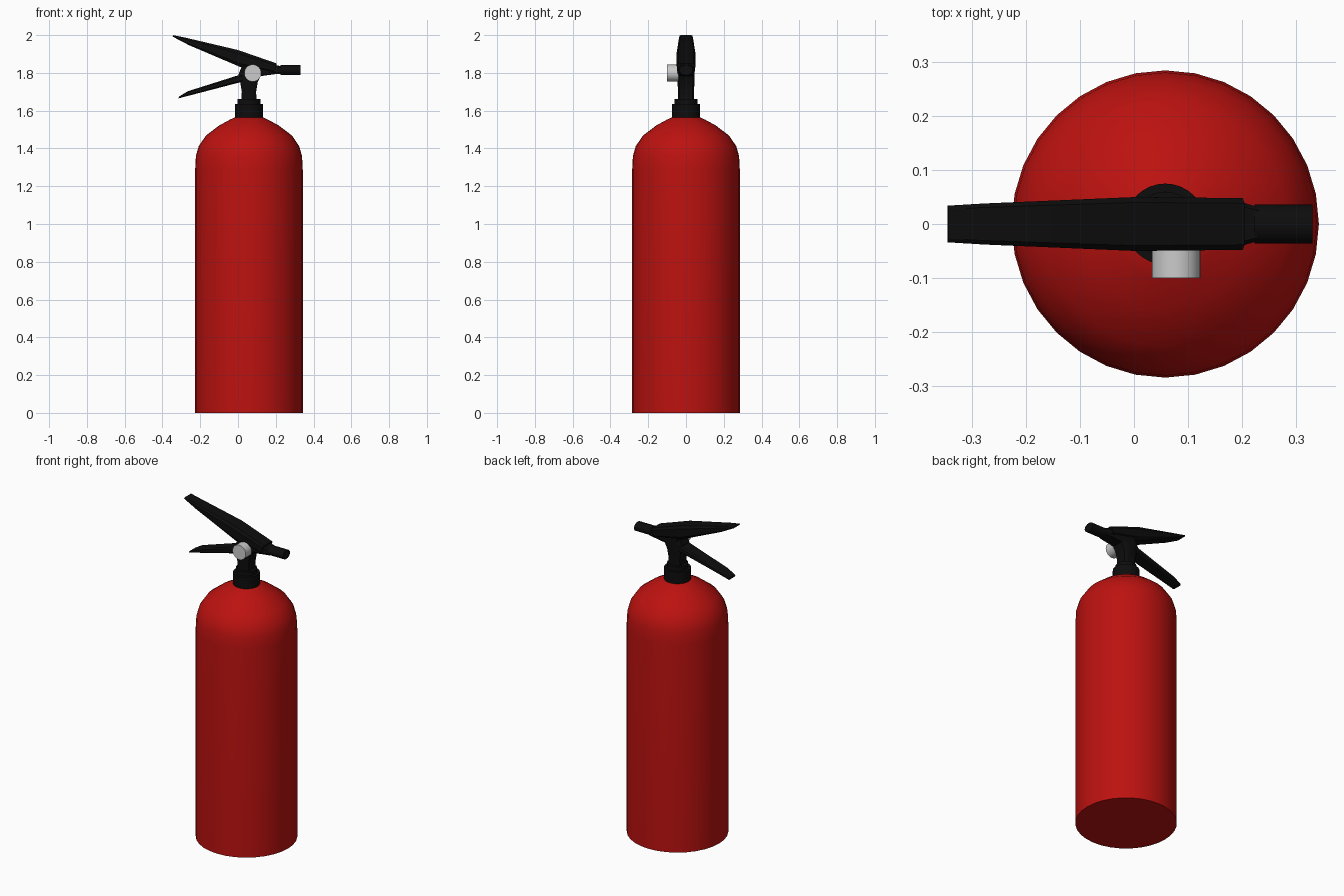
import bpy, bmesh, math
from mathutils import Matrix, Vector

if "Cube" in bpy.data.objects:
    bpy.data.objects.remove(bpy.data.objects["Cube"])

CX = 0.058  # tank axis


def material(name, rgb):
    m = bpy.data.materials.new(name)
    m.diffuse_color = (*rgb, 1)
    m.use_nodes = True
    m.node_tree.nodes["Principled BSDF"].inputs["Base Color"].default_value = m.diffuse_color
    return m


RED = material("red_paint", (0.50, 0.006, 0.005))
BLACK = material("black_plastic", (0.004, 0.004, 0.004))


def finish(name, bm, mat=None, angle=35):
    bmesh.ops.recalc_face_normals(bm, faces=bm.faces)
    me = bpy.data.meshes.new(name)
    bm.to_mesh(me)
    bm.free()
    ob = bpy.data.objects.new(name, me)
    bpy.context.collection.objects.link(ob)
    if mat:
        me.materials.append(mat)
    bpy.ops.object.select_all(action='DESELECT')
    ob.select_set(True)
    bpy.context.view_layer.objects.active = ob
    bpy.ops.object.shade_smooth_by_angle(angle=math.radians(angle))
    return ob


def loft(bm, rings):
    """Bridge equal-length rings of points and cap both ends."""
    loops = [[bm.verts.new(p) for p in ring] for ring in rings]
    n = len(loops[0])
    for a, b in zip(loops, loops[1:]):
        for i in range(n):
            j = (i + 1) % n
            bm.faces.new((a[i], a[j], b[j], b[i]))
    bm.faces.new(loops[0])
    bm.faces.new(loops[-1])


def lathe(name, profile, mat=None, sides=32, matrix=None):
    """Turn (radius, height) points around the z axis, then place."""
    bm = bmesh.new()
    loft(bm, [[(r * math.cos(2 * math.pi * i / sides),
                r * math.sin(2 * math.pi * i / sides), z)
               for i in range(sides)] for r, z in profile])
    bm.transform(matrix or Matrix.Translation((CX, 0, 0)))
    return finish(name, bm, mat)


def bar(name, sections, mat, chamfer=0.2):
    """Loft chamfered box sections (x_low, z_low, x_high, z_high, half_width)."""
    bm = bmesh.new()
    rings = []
    for x0, z0, x1, z1, w in sections:
        lo, hi = Vector((x0, 0, z0)), Vector((x1, 0, z1))
        ring = []
        for t, s in ((0, -.8), (0, .8), (chamfer, 1), (1 - chamfer, 1),
                     (1, .8), (1, -.8), (1 - chamfer, -1), (chamfer, -1)):
            p = lo.lerp(hi, t)
            p.y = s * w
            ring.append(p)
        rings.append(ring)
    loft(bm, rings)
    return finish(name, bm, mat, 25)


# Tank with domed shoulder
lathe("tank", [(.285, 0), (.285, 1.285), (.281, 1.36), (.266, 1.412),
               (.228, 1.468), (.157, 1.522), (.10, 1.553), (.06, 1.571)], RED)

# Stepped collar and valve neck
lathe("collar", [(.075, 1.555), (.075, 1.636), (.060, 1.636),
                 (.060, 1.662), (.04, 1.662)], BLACK)
bar("valve_neck", [(.098, 1.65, .018, 1.65, .042), (.096, 1.70, .020, 1.70, .042),
                   (.104, 1.75, .012, 1.75, .045), (.120, 1.783, .002, 1.79, .045),
                   (.115, 1.86, .03, 1.86, .043)], BLACK)

# Valve head leading to the outlet
bar("valve_head", [(.03, 1.76, .03, 1.86, .045), (.12, 1.783, .12, 1.86, .045),
                   (.195, 1.793, .195, 1.842, .042), (.235, 1.793, .235, 1.834, .03)],
    BLACK)

# Outlet nozzle along +x
lathe("nozzle", [(.027, 0), (.027, .03), (.027, .107)], BLACK, 16,
      Matrix.Translation((.224, 0, 1.815)) @ Matrix.Rotation(math.pi / 2, 4, 'Y')
      @ Matrix.Diagonal((1, 1.33, 1, 1)))

# Squeeze lever on top
bar("top_lever", [(-.346, 1.992, -.344, 2.0, .034), (-.26, 1.947, -.285, 1.988, .038),
                  (.01, 1.832, 0, 1.921, .05), (.19, 1.80, .205, 1.85, .048)],
    BLACK)

# Carrying handle below
bar("lower_handle", [(-.316, 1.665, -.312, 1.675, .032), (-.25, 1.682, -.265, 1.703, .036),
                     (.01, 1.75, .01, 1.79, .044), (.06, 1.76, .06, 1.80, .044)], BLACK)

# Pressure gauge facing front
gauge = lathe("pressure_gauge", [(.045, .04), (.045, .10)], None, 32,
              Matrix.Translation((.078, 0, 1.799)) @ Matrix.Rotation(math.pi / 2, 4, 'X'))
